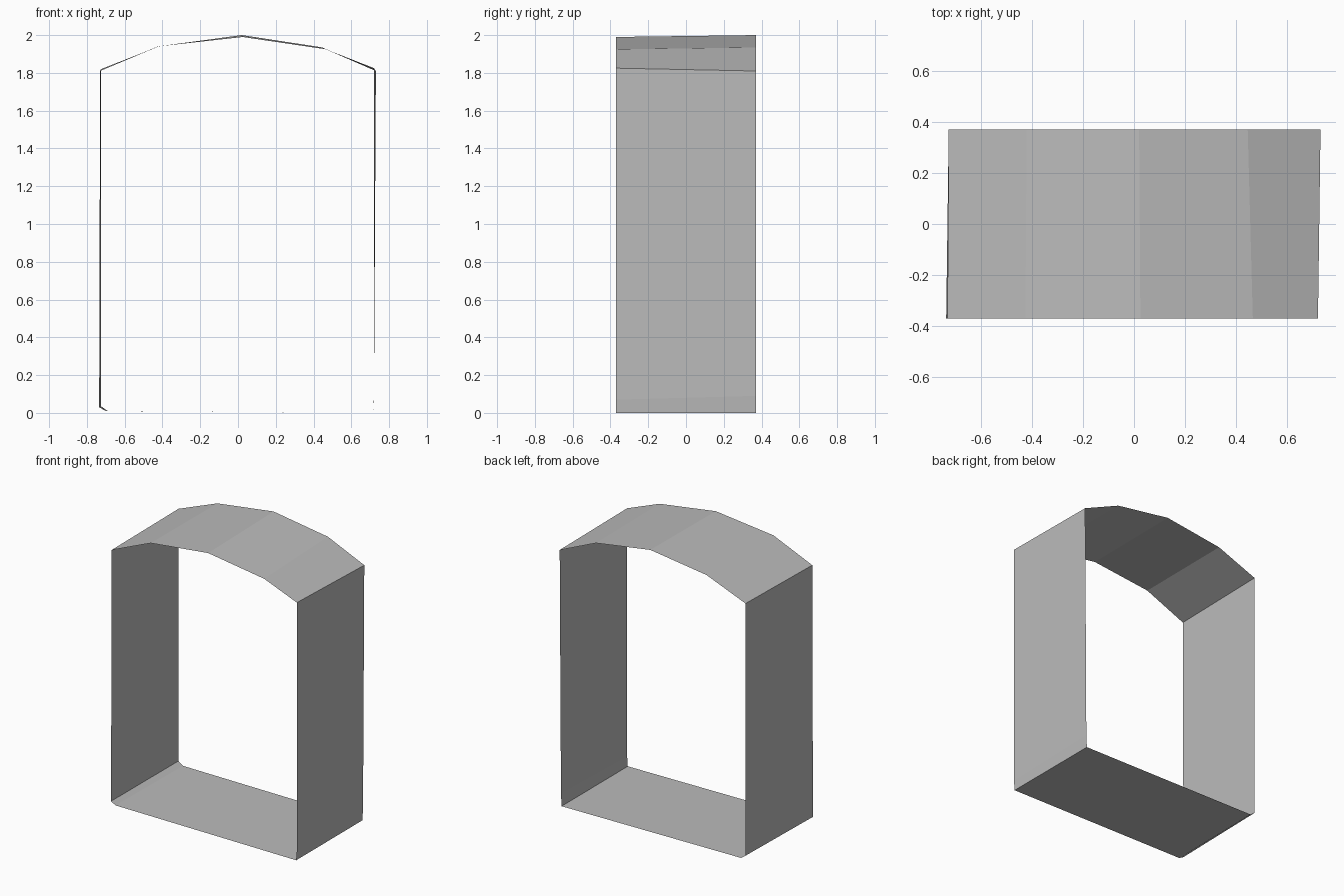
import bpy
import bmesh

cube = bpy.data.objects.get("Cube")
if cube:
    bpy.data.objects.remove(cube, do_unlink=True)

HALF_DEPTH = 0.37

# One plain grey for the whole sheet
grey = bpy.data.materials.new("plain_grey")
grey.use_nodes = True
colour = (0.5, 0.5, 0.5, 1)
grey.diffuse_color = colour
grey.node_tree.nodes["Principled BSDF"].inputs["Base Color"].default_value = colour

# Corners of the arch as (front x, z) and (back x, z), clockwise from the lower left
corners = [
    ((-0.735, 0.03), (-0.725, 0.035)),
    ((-0.73, 1.81), (-0.725, 1.82)),
    ((-0.425, 1.94), (-0.42, 1.94)),
    ((0.025, 1.99), (0.02, 2.0)),
    ((0.465, 1.925), (0.445, 1.935)),
    ((0.72, 1.825), (0.73, 1.81)),
    ((0.72, 0.07), (0.72, 0.09)),
    ((0.715, 0.0), (0.715, 0.0)),
    ((-0.70, 0.01), (-0.69, 0.01)),
]


def loft(name, pairs, material):
    """Span the front and back outlines with one closed band of flat panels."""
    bm = bmesh.new()
    rows = [[bm.verts.new((x, y, z)) for (x, z), y in zip(pair, (-HALF_DEPTH, HALF_DEPTH))]
            for pair in pairs]
    for a, b in zip(rows, rows[1:] + rows[:1]):
        bm.faces.new((a[0], b[0], b[1], a[1]))
    mesh = bpy.data.meshes.new(name)
    bm.to_mesh(mesh)
    bm.free()
    mesh.materials.append(material)
    obj = bpy.data.objects.new(name, mesh)
    bpy.context.collection.objects.link(obj)
    return obj


# Open arched frame: floor, two walls and a four-panel roof
loft("arched_frame", corners, grey)
